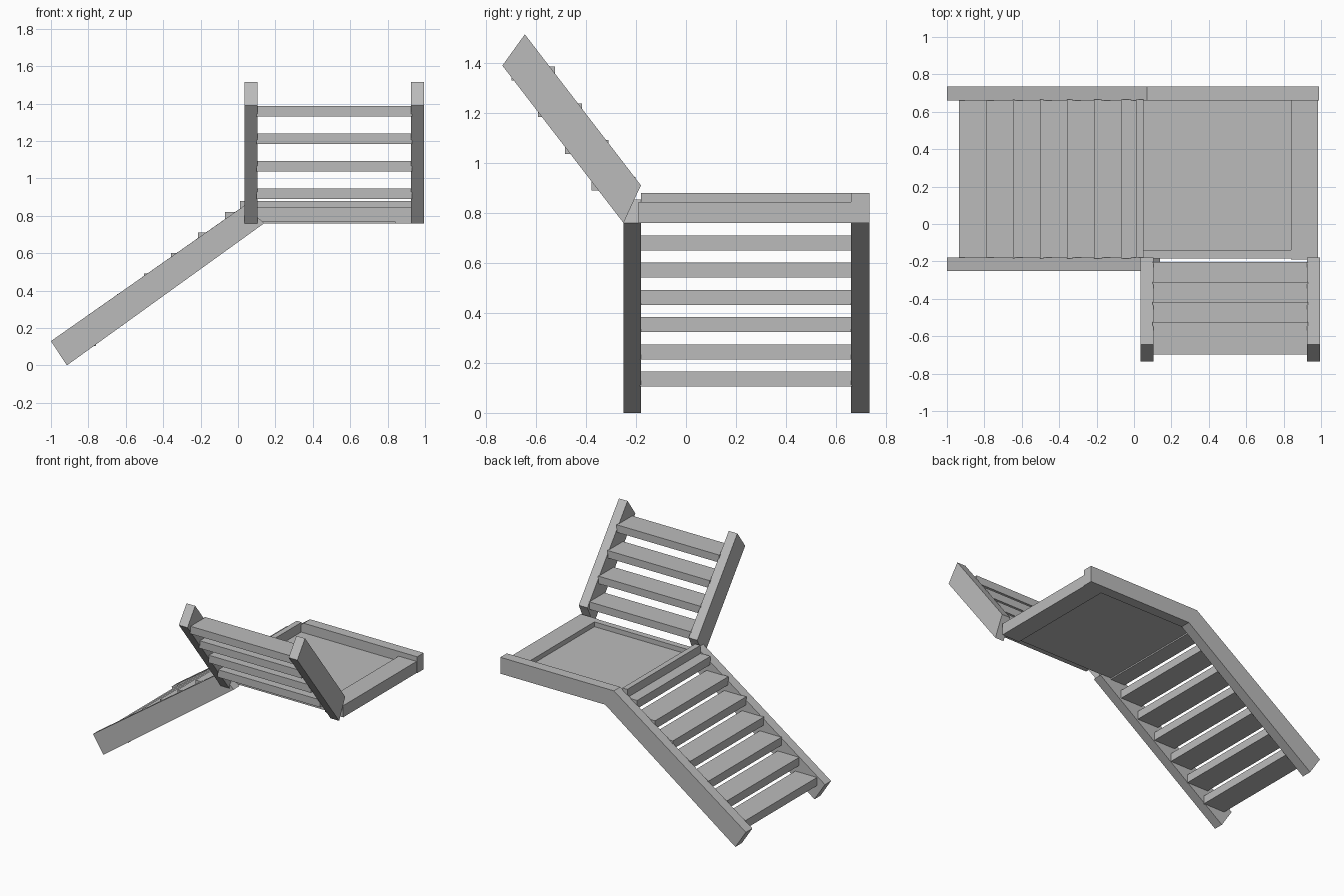
import bpy
import bmesh
from mathutils import Vector

if "Cube" in bpy.data.objects:
    bpy.data.objects.remove(bpy.data.objects["Cube"], do_unlink=True)

# Single grey finish
grey = bpy.data.materials.new("plain_grey")
grey.use_nodes = True
color = (0.5, 0.5, 0.5, 1)
grey.diffuse_color = color
grey.node_tree.nodes["Principled BSDF"].inputs["Base Color"].default_value = color


def prism(name, profile, axis, start, end):
    """Extrude a 2D profile along x (profile is y,z) or y (profile is x,z)."""
    def point(p, t):
        return (t, p[0], p[1]) if axis == "x" else (p[0], t, p[1])
    bm = bmesh.new()
    face = bm.faces.new([bm.verts.new(point(p, start)) for p in profile])
    grown = bmesh.ops.extrude_face_region(bm, geom=[face])["geom"]
    shift = Vector(point((0, 0), end - start))
    bmesh.ops.translate(bm, vec=shift,
                        verts=[g for g in grown if isinstance(g, bmesh.types.BMVert)])
    bmesh.ops.recalc_face_normals(bm, faces=bm.faces)
    mesh = bpy.data.meshes.new(name)
    bm.to_mesh(mesh)
    bm.free()
    mesh.materials.append(grey)
    obj = bpy.data.objects.new(name, mesh)
    bpy.context.collection.objects.link(obj)
    return obj


def box(name, x0, x1, y0, y1, z0, z1):
    return prism(name, [(x0, z0), (x1, z0), (x1, z1), (x0, z1)], "y", y0, y1)


# Lower flight: the back stringer bends into the landing beam
foot = [(-1, 0.13), (-0.915, 0)]
prism("lower_back_stringer", foot + [(0.14, 0.76), (0.07, 0.88)], "y", 0.66, 0.735)
prism("landing_back_beam", [(0.07, 0.88), (0.14, 0.76), (0.99, 0.76), (0.99, 0.88)],
      "y", 0.66, 0.735)
prism("lower_front_stringer", foot + [(0.14, 0.76), (0.035, 0.855)], "y", -0.25, -0.18)

# Lower treads
for i in range(6):
    x, z = -0.935 + 0.144 * i, 0.105 + 0.109 * i
    box(f"lower_tread_{i + 1}", x, x + 0.175, -0.185, 0.665, z, z + 0.06)
box("lower_top_tread", -0.07, 0.05, -0.185, 0.665, 0.76, 0.82)

# Landing: recessed panel inside a rim
box("landing_panel", 0.03, 0.9, -0.18, 0.665, 0.77, 0.81)
box("landing_left_rim", 0.01, 0.05, -0.18, 0.665, 0.77, 0.88)
box("landing_right_rim", 0.84, 0.985, -0.19, 0.665, 0.76, 0.845)
box("landing_front_rim", 0.05, 0.84, -0.185, -0.14, 0.77, 0.845)

# Upper flight
upper_profile = [(-0.735, 1.39), (-0.645, 1.515), (-0.18, 0.91), (-0.195, 0.88), (-0.25, 0.76)]
for side, x in (("right", 0.035), ("left", 0.925)):
    prism(f"upper_{side}_stringer", upper_profile, "x", x, x + 0.07)
for i in range(4):
    y, z = -0.378 - 0.107 * i, 0.89 + 0.147 * i
    box(f"upper_tread_{i + 1}", 0.1, 0.93, y, y + 0.175, z, z + 0.055)
